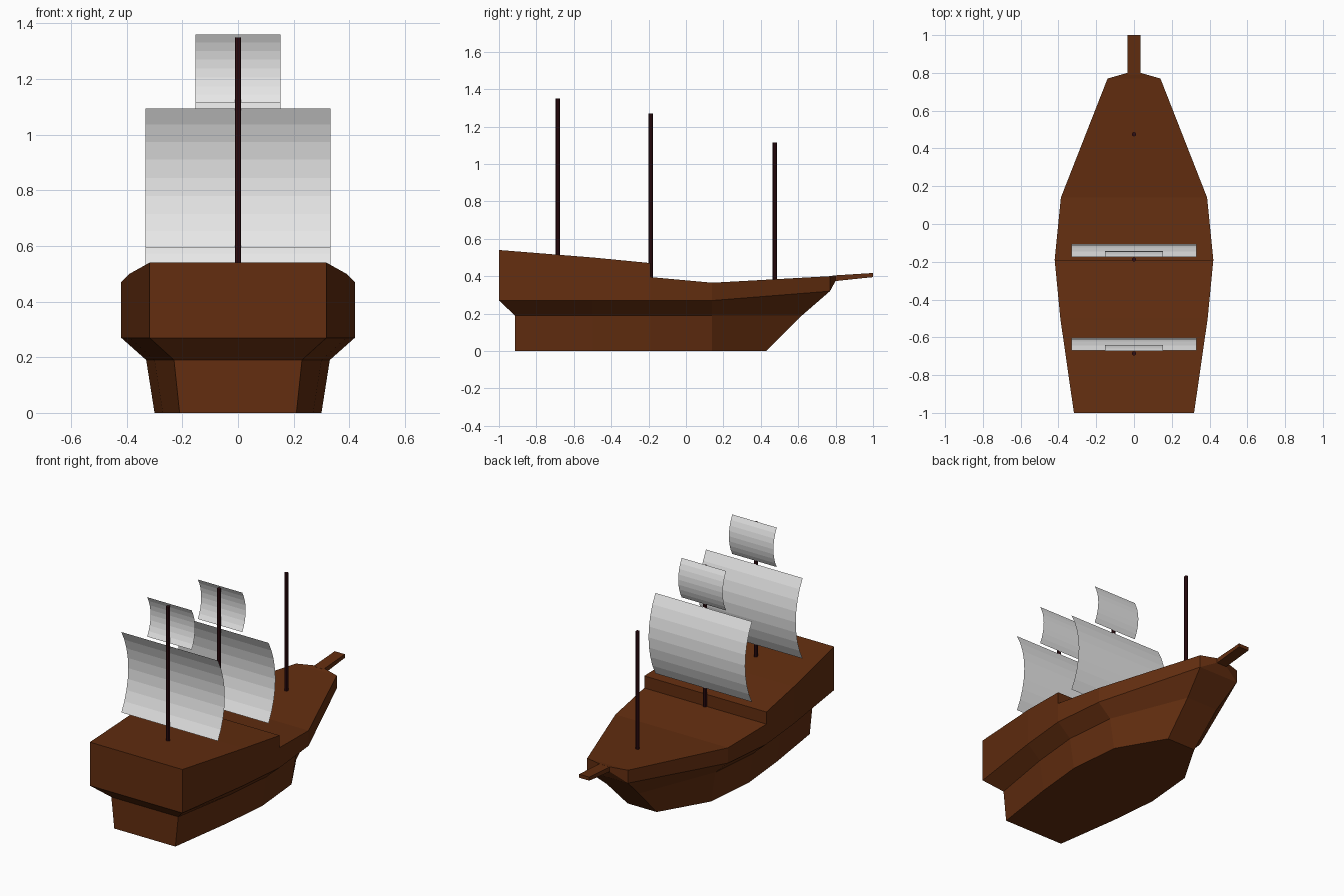
import bpy, bmesh, math

cube = bpy.data.objects.get("Cube")
if cube:
    bpy.data.objects.remove(cube, do_unlink=True)


def material(name, rgb):
    m = bpy.data.materials.new(name)
    m.use_nodes = True
    m.diffuse_color = (*rgb, 1)
    m.node_tree.nodes["Principled BSDF"].inputs["Base Color"].default_value = (*rgb, 1)
    return m


hull_brown = material("hull brown", (0.125, 0.027, 0.005))
mast_dark = material("dark mast wood", (0.03, 0.004, 0.006))
sail_white = material("sail white", (0.8, 0.8, 0.8))


def finish(name, bm, mat, closed=True):
    if closed:
        bmesh.ops.remove_doubles(bm, verts=bm.verts, dist=0.0005)
        bmesh.ops.recalc_face_normals(bm, faces=bm.faces)
    mesh = bpy.data.meshes.new(name)
    bm.to_mesh(mesh)
    bm.free()
    mesh.materials.append(mat)
    obj = bpy.data.objects.new(name, mesh)
    bpy.context.collection.objects.link(obj)
    return obj


def strip(bm, a, b):
    """Quads between two rows of points."""
    for i in range(len(a) - 1):
        bm.faces.new([bm.verts.new(p) for p in (a[i], a[i + 1], b[i + 1], b[i])])


def mirrored(row):
    return [(-x, y, z) for x, y, z in row]


# Hull: half-width rows from stern to bow, (x, y, z)
high_deck = [(0.318, -1, 0.54), (0.39, -0.5, 0.5), (0.42, -0.19, 0.47)]
low_deck = [(0.42, -0.19, 0.395), (0.387, 0.14, 0.365), (0.14, 0.77, 0.4), (0.035, 0.8, 0.405)]
knuckle = [(0.318, -1, 0.27), (0.39, -0.5, 0.27), (0.42, -0.19, 0.27),
           (0.387, 0.14, 0.27), (0.14, 0.77, 0.32), (0.035, 0.8, 0.375)]
chine = [(0.23, -0.915, 0.19), (0.30, -0.5, 0.19), (0.33, -0.19, 0.19),
         (0.30, 0.14, 0.19), (0.11, 0.62, 0.19)]
keel = [(0.21, -0.915, 0), (0.27, -0.5, 0), (0.30, -0.19, 0), (0.27, 0.14, 0), (0.10, 0.43, 0)]

bm = bmesh.new()
sides = [(high_deck, knuckle[:3]), (low_deck, knuckle[2:]), (knuckle[:5], chine), (chine, keel)]
for upper, lower in sides:
    strip(bm, upper, lower)
    strip(bm, mirrored(upper), mirrored(lower))
# Decks, deck step, bottom, transom and bow close the hull across the middle
stern = [high_deck[0], knuckle[0], chine[0], keel[0]]
bow = [low_deck[-1], knuckle[5], knuckle[4], chine[4], keel[4]]
step = [high_deck[-1], low_deck[0]]
for row in (high_deck, low_deck, step, keel, stern, bow):
    strip(bm, row, mirrored(row))
finish("hull", bm, hull_brown)

# Bowsprit: tapered beam rising forward
bm = bmesh.new()
bmesh.ops.create_cube(bm, size=1)
for v in bm.verts:
    tip, top = v.co.y > 0, v.co.z > 0
    v.co.x *= 0.07
    v.co.y = 1.0 if tip else 0.79
    v.co.z = (0.417 if top else 0.395) if tip else (0.404 if top else 0.373)
finish("bowsprit", bm, hull_brown)


def mast(name, y, base, top):
    bm = bmesh.new()
    bmesh.ops.create_cone(bm, cap_ends=True, segments=8, radius1=0.0115,
                          radius2=0.0115, depth=top - base)
    bmesh.ops.translate(bm, verts=bm.verts, vec=(0, y, (top + base) / 2))
    finish(name, bm, mast_dark)


def sail(name, half_width, y, bottom, top, bulge, segments=8):
    """Single sheet, an arc bellying forward from its upper and lower edges."""
    half = (top - bottom) / 2
    radius = (half * half + bulge * bulge) / (2 * bulge)
    sweep = math.asin(half / radius)
    row = []
    for i in range(segments + 1):
        a = sweep * (2 * i / segments - 1)
        row.append((half_width, y + bulge - radius * (1 - math.cos(a)),
                    (top + bottom) / 2 + radius * math.sin(a)))
    bm = bmesh.new()
    strip(bm, row, mirrored(row))
    bmesh.ops.remove_doubles(bm, verts=bm.verts, dist=0.0005)
    bmesh.ops.recalc_face_normals(bm, faces=bm.faces)
    finish(name, bm, sail_white, closed=False)


# Masts, the after two carrying a large and a small sail each
mast("fore_mast", 0.475, 0.37, 1.115)
for label, y, base, top in (("main", -0.188, 0.38, 1.27), ("aft", -0.685, 0.5, 1.35)):
    mast(label + "_mast", y, base, top)
    sail(label + "_lower_sail", 0.332, y + 0.014, top - 0.755, top - 0.255, 0.067)
    sail(label + "_upper_sail", 0.153, y + 0.012, top - 0.235, top + 0.01, 0.033)
